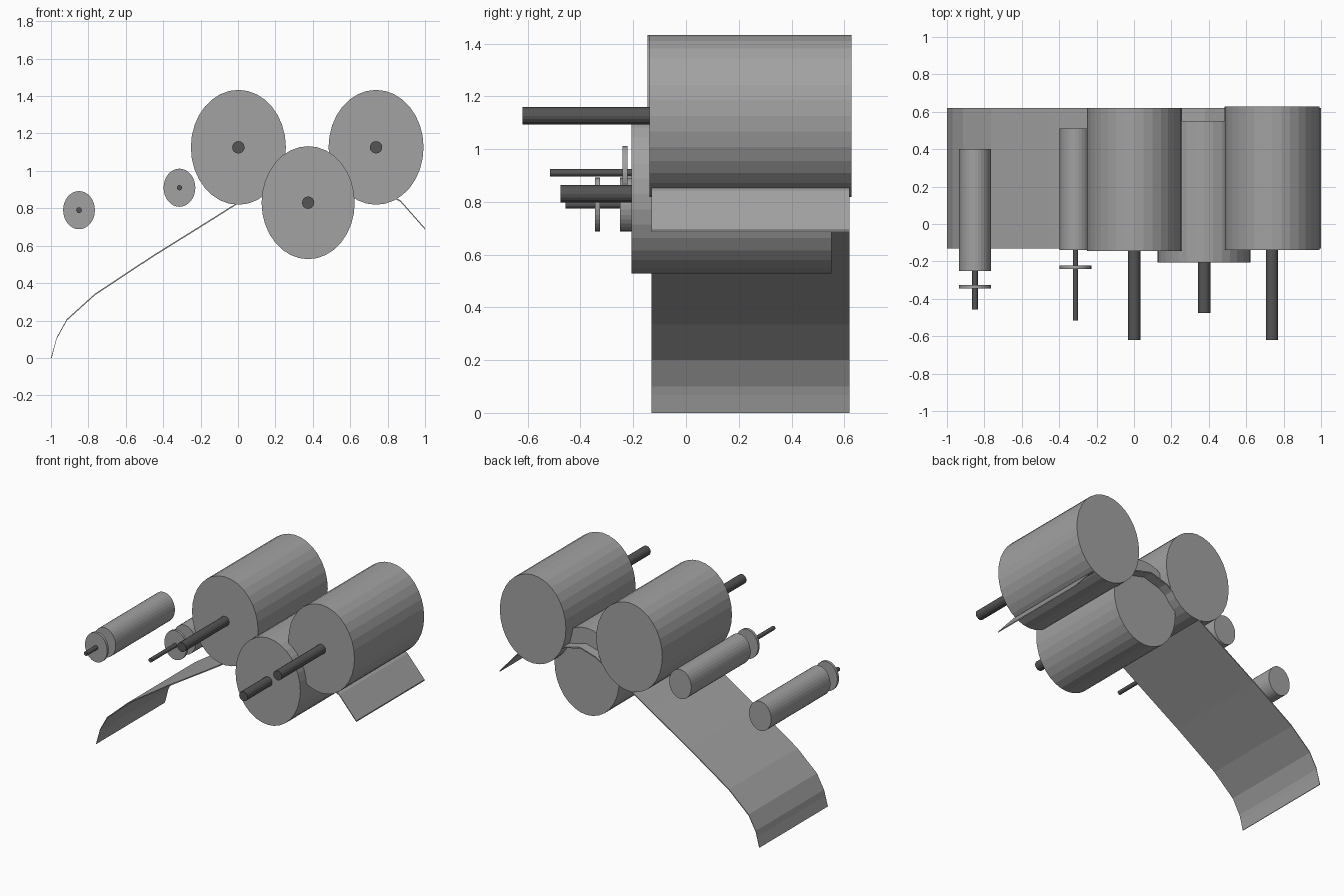
import bpy, bmesh
from mathutils import Matrix

if "Cube" in bpy.data.objects:
    bpy.data.objects.remove(bpy.data.objects["Cube"])


def material(name, v):
    m = bpy.data.materials.new(name)
    m.diffuse_color = (v, v, v, 1)
    m.use_nodes = True
    m.node_tree.nodes["Principled BSDF"].inputs["Base Color"].default_value = m.diffuse_color
    return m


GREY = material("mid grey", 0.36)
DARK = material("dark grey", 0.09)


def finish(bm, name, mat):
    bmesh.ops.recalc_face_normals(bm, faces=bm.faces)
    me = bpy.data.meshes.new(name)
    bm.to_mesh(me)
    bm.free()
    me.materials.append(mat)
    ob = bpy.data.objects.new(name, me)
    bpy.context.collection.objects.link(ob)
    return ob


def roller(name, x, z, rx, rz, y0, y1, mat, sides=32):
    """Elliptical cylinder lying along y from y0 to y1."""
    bm = bmesh.new()
    bmesh.ops.create_cone(bm, cap_ends=True, segments=sides, radius1=1, radius2=1, depth=1)
    bmesh.ops.transform(bm, verts=bm.verts, matrix=(
        Matrix.Translation((x, (y0 + y1) / 2, z))
        @ Matrix.Diagonal((rx, y1 - y0, rz, 1))
        @ Matrix.Rotation(1.5707963, 4, 'X')))
    return finish(bm, name, mat)


# Large press rolls with drive shafts: x, z, rx, rz, front, back, shaft end
for name, x, z, rx, rz, y0, y1, ys in (
        ("upper_left_roll", 0.002, 1.126, 0.254, 0.307, -0.145, 0.62, -0.62),
        ("upper_right_roll", 0.738, 1.126, 0.254, 0.307, -0.138, 0.627, -0.62),
        ("lower_roll", 0.375, 0.83, 0.249, 0.302, -0.207, 0.552, -0.476)):
    roller(name, x, z, rx, rz, y0, y1, GREY)
    roller(name + "_shaft", x, z, 0.033, 0.033, ys, y0 + 0.02, DARK, 16)

# Small guide rollers, each with a thin collar disc and a spindle
for name, x, z, y0, y1, yd, ys, r in (
        ("outer_guide", -0.85, 0.79, -0.25, 0.40, -0.335, -0.457, 0.015),
        ("inner_guide", -0.313, 0.91, -0.14, 0.51, -0.231, -0.515, 0.014)):
    roller(name + "_roller", x, z, 0.085, 0.102, y0, y1, GREY)
    roller(name + "_collar", x, z, 0.085, 0.102, yd - 0.009, yd + 0.009, GREY)
    roller(name + "_spindle", x, z, r, r, ys, y0 + 0.02, DARK, 16)

# Web sheet running up through the rolls and over the lower one
PATH = ((-1, 0), (-0.97, 0.1), (-0.915, 0.2), (-0.765, 0.335), (-0.46, 0.537),
        (-0.15, 0.73), (0.0, 0.825), (0.13, 0.90), (0.26, 0.98), (0.38, 1.015),
        (0.5, 0.985), (0.7, 0.91), (0.85, 0.845), (0.87, 0.833), (1, 0.686))
bm = bmesh.new()
rows = []
for x, z in PATH:
    t = 0 if x == -1 else 0.008
    rows.append([bm.verts.new(p) for p in (
        (x, -0.13, z), (x, 0.62, z),
        (x + (0.004 if x == -1 else 0), 0.62, z + t),
        (x + (0.004 if x == -1 else 0), -0.13, z + t))])
for a, b in zip(rows, rows[1:]):
    for i in range(4):
        j = (i + 1) % 4
        bm.faces.new((a[i], a[j], b[j], b[i]))
bm.faces.new(rows[0])
bm.faces.new(rows[-1])
finish(bm, "web_sheet", GREY)
